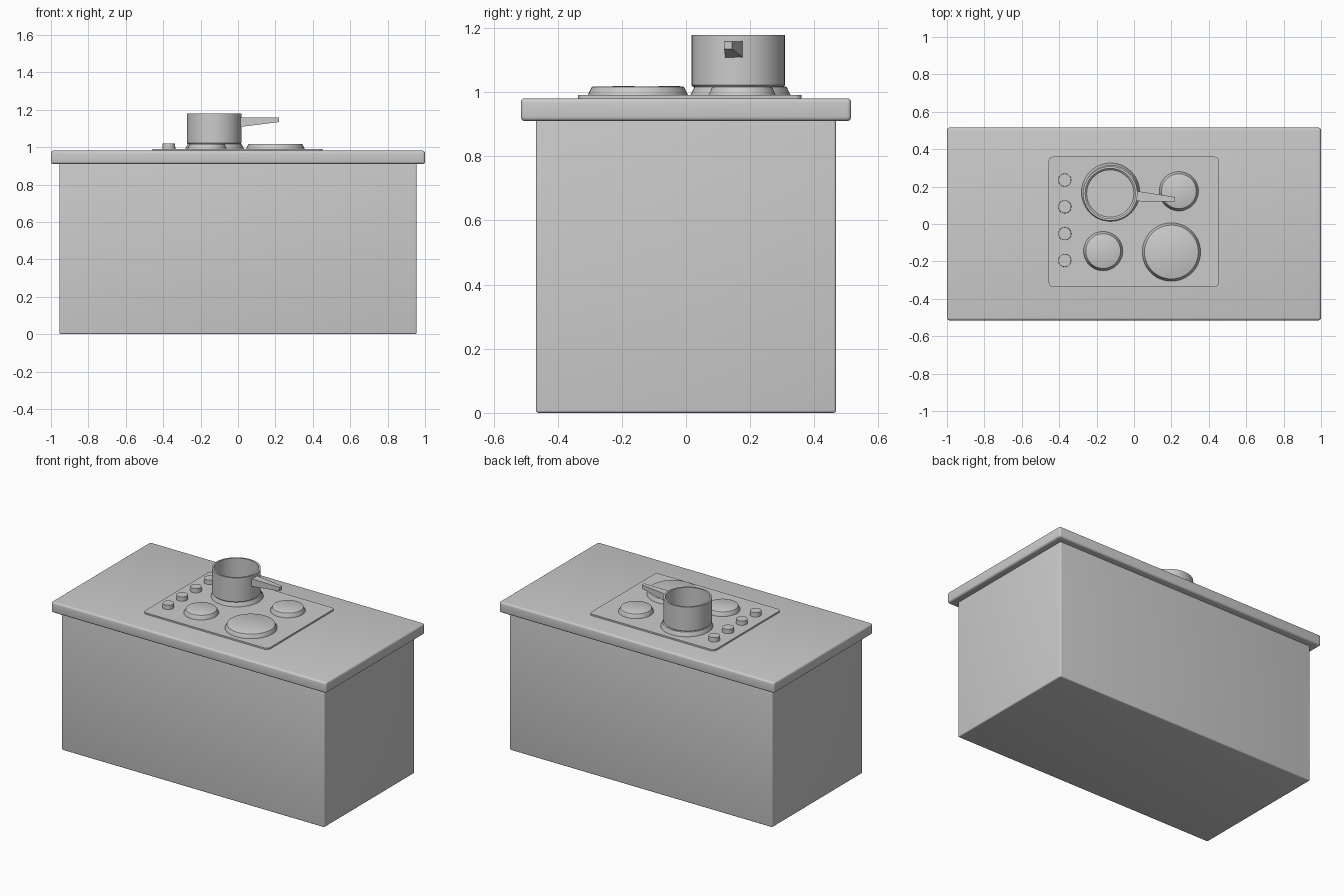
import bpy, bmesh, math

if "Cube" in bpy.data.objects:
    bpy.data.objects.remove(bpy.data.objects["Cube"])


def finish(name, bm, smooth=True):
    bmesh.ops.recalc_face_normals(bm, faces=bm.faces)
    mesh = bpy.data.meshes.new(name)
    bm.to_mesh(mesh)
    bm.free()
    ob = bpy.data.objects.new(name, mesh)
    bpy.context.collection.objects.link(ob)
    if smooth:
        bpy.ops.object.select_all(action='DESELECT')
        ob.select_set(True)
        bpy.context.view_layer.objects.active = ob
        bpy.ops.object.shade_smooth_by_angle(angle=math.radians(35))
    return ob


def box(name, lo, hi, bevel=0.0, corners_only=False):
    bm = bmesh.new()
    bmesh.ops.create_cube(bm, size=1)
    for v in bm.verts:
        v.co = [lo[i] + (v.co[i] + 0.5) * (hi[i] - lo[i]) for i in range(3)]
    edges = bm.edges[:]
    if corners_only:
        edges = [e for e in edges if abs(e.verts[0].co.z - e.verts[1].co.z) > 1e-5]
    bmesh.ops.bevel(bm, geom=edges, offset=bevel, segments=4,
                    profile=0.5, affect='EDGES')
    return finish(name, bm)


def lathe(name, profile, x, y, sides=48):
    # profile runs from axis to axis as (radius, z)
    bm = bmesh.new()
    rings = []
    for r, z in profile:
        if r == 0:
            rings.append([bm.verts.new((x, y, z))] * sides)
        else:
            rings.append([bm.verts.new((x + r * math.cos(2 * math.pi * i / sides),
                                        y + r * math.sin(2 * math.pi * i / sides), z))
                          for i in range(sides)])
    for a, b in zip(rings, rings[1:]):
        for i in range(sides):
            j = (i + 1) % sides
            bm.faces.new(list(dict.fromkeys((a[i], a[j], b[j], b[i]))))
    return finish(name, bm)


# Island body and worktop
box("cabinet_body", (-0.955, -0.468, 0), (0.955, 0.468, 0.93), 0.008)
box("countertop", (-1, -0.515, 0.91), (1, 0.515, 0.981), 0.013)

# Cooktop plate
box("cooktop_plate", (-0.456, -0.337, 0.97), (0.453, 0.36, 0.991), 0.022, True)

# Burners: tapered discs
burners = [(-0.125, 0.17, 0.156), (0.2, -0.15, 0.156),
           (0.24, 0.175, 0.105), (-0.165, -0.145, 0.105)]
for n, (x, y, r) in enumerate(burners, 1):
    lathe(f"burner_{n}", [(0, 0.985), (r, 0.985), (r, 0.991), (r - 0.012, 1.016),
                          (r - 0.016, 1.018), (0, 1.018)], x, y)

# Control knobs
for n, y in enumerate((0.235, 0.092, -0.052, -0.195), 1):
    lathe(f"knob_{n}", [(0, 0.985), (0.035, 0.985), (0.034, 1.019), (0, 1.019)],
          -0.37, y, 32)

# Hollow saucepan
lathe("saucepan", [(0, 1.016), (0.14, 1.016), (0.1455, 1.022), (0.1455, 1.179),
                   (0.134, 1.179), (0.134, 1.036), (0.126, 1.028), (0, 1.028)],
      -0.127, 0.163)

# Tapered pan handle, flat on top
bm = bmesh.new()
base = [bm.verts.new((0.01, y, z)) for y, z in
        ((0.122, 1.108), (0.177, 1.108), (0.177, 1.159), (0.122, 1.159))]
tip = [bm.verts.new((0.22, y, z)) for y, z in
       ((0.119, 1.134), (0.144, 1.134), (0.144, 1.158), (0.119, 1.158))]
bm.faces.new(base)
bm.faces.new(tip)
for i in range(4):
    j = (i + 1) % 4
    bm.faces.new((base[i], base[j], tip[j], tip[i]))
finish("pan_handle", bm, smooth=False)
